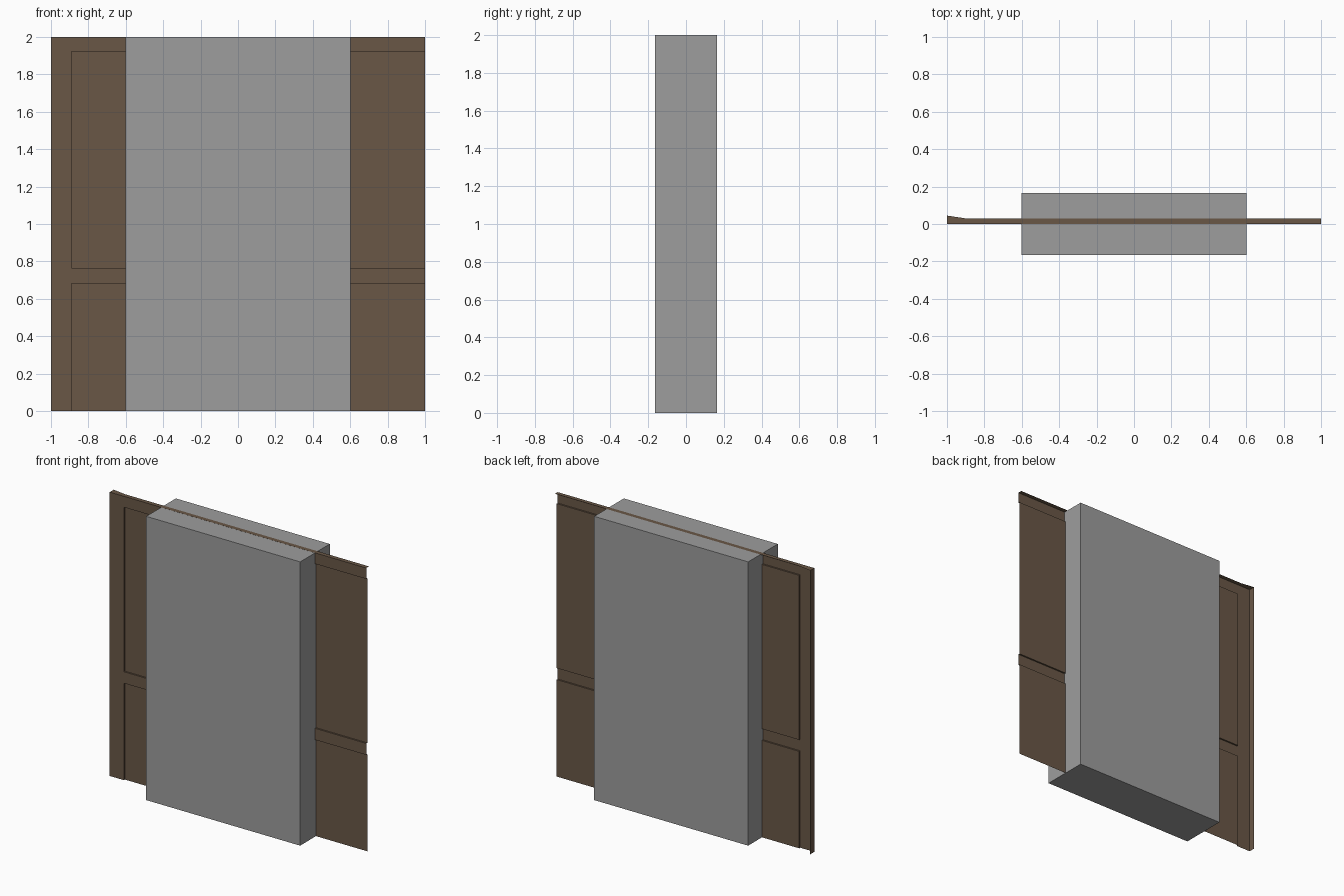
import bpy, bmesh

if "Cube" in bpy.data.objects:
    bpy.data.objects.remove(bpy.data.objects["Cube"])


def material(name, rgb):
    m = bpy.data.materials.new(name)
    m.diffuse_color = (*rgb, 1.0)
    m.use_nodes = True
    m.node_tree.nodes["Principled BSDF"].inputs["Base Color"].default_value = m.diffuse_color
    return m


grey = material("stone grey", (0.34, 0.34, 0.34))
brown = material("dark wood brown", (0.142, 0.096, 0.062))


def add_object(name, bm, mat):
    me = bpy.data.meshes.new(name)
    bm.to_mesh(me)
    bm.free()
    me.materials.append(mat)
    ob = bpy.data.objects.new(name, me)
    bpy.context.collection.objects.link(ob)
    return ob


# Thick central slab, a hair below the trim cap so the cap stays visible
bm = bmesh.new()
bmesh.ops.create_cube(bm, size=1.0)
for v in bm.verts:
    v.co.x *= 1.2
    v.co.y *= 0.33
    v.co.z = (v.co.z + 0.5) * 1.9995
add_object("central_slab", bm, grey)

# Thin wood sheet: rails and stile at the front, two recessed panels
RECESS = 0.011
xs = [-1.0, -0.89, 1.0]
zs = [0.0, 0.683, 0.764, 1.923, 2.0]


def depth(i, k):
    return RECESS if i == 1 and k in (0, 2) else 0.0


bm = bmesh.new()


def face(*pts):
    bm.faces.new([bm.verts.new(p) for p in pts])


for i in range(2):
    for k in range(4):
        x0, x1, z0, z1, y = xs[i], xs[i + 1], zs[k], zs[k + 1], depth(i, k)
        face((x0, y, z0), (x1, y, z0), (x1, y, z1), (x0, y, z1))
        # step between this cell and the one above
        if k < 3 and depth(i, k + 1) != y:
            y2 = depth(i, k + 1)
            face((x0, y, z1), (x1, y, z1), (x1, y2, z1), (x0, y2, z1))
        # step between this cell and the one to the right
        if i == 0 and depth(1, k) != y:
            y2 = depth(1, k)
            face((x1, y, z0), (x1, y2, z0), (x1, y2, z1), (x1, y, z1))

# Top cap with the flared left end, and the left side return
face((-1, 0, 2), (1, 0, 2), (1, 0.03, 2), (-0.9, 0.03, 2), (-1, 0.045, 2))
face((-1, 0.045, 0), (-1, 0, 0), (-1, 0, 2), (-1, 0.045, 2))
bmesh.ops.remove_doubles(bm, verts=bm.verts, dist=1e-5)
add_object("panelled_wood_sheet", bm, brown)
